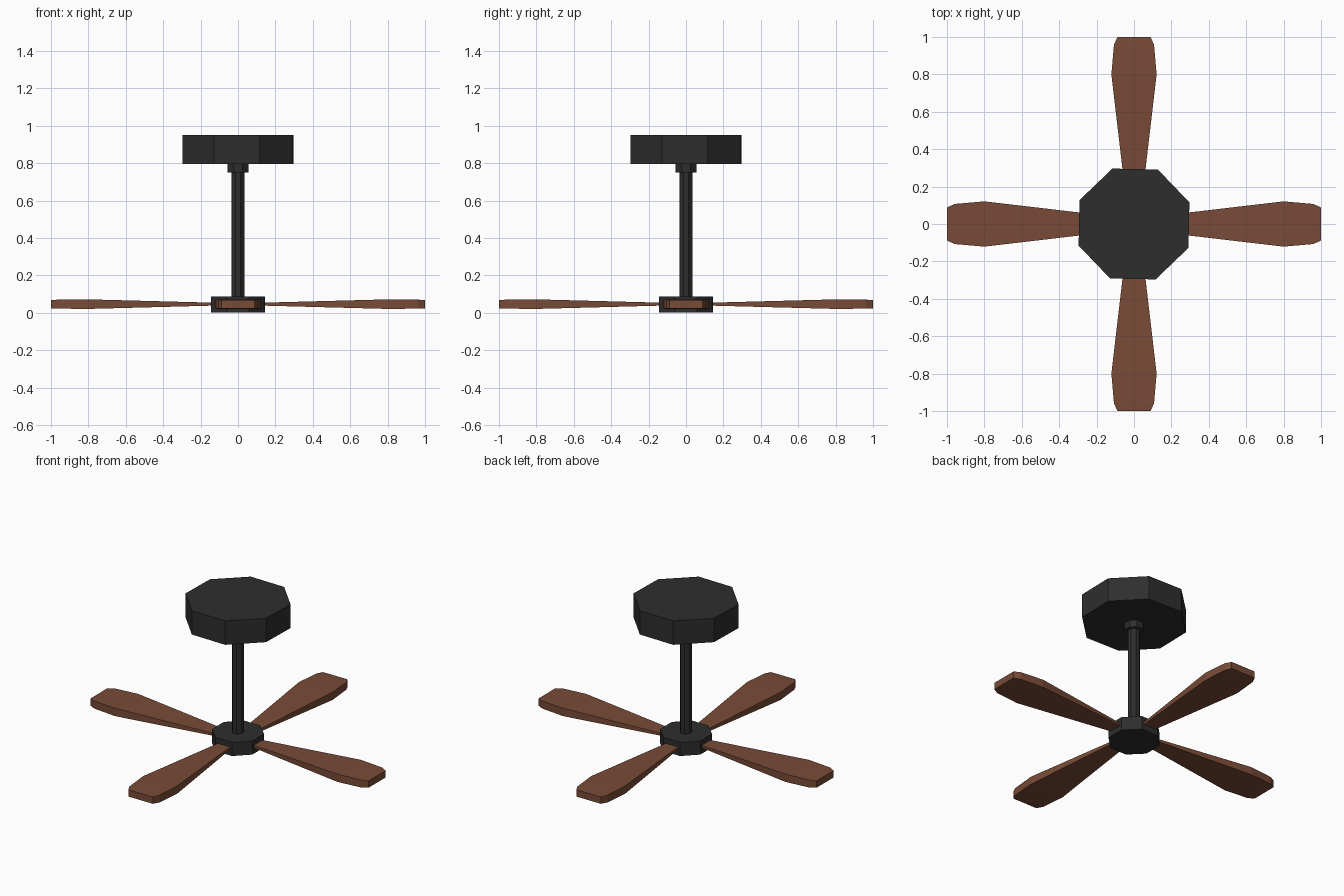
import bpy, bmesh
from math import pi, radians
from mathutils import Matrix

if "Cube" in bpy.data.objects:
    bpy.data.objects.remove(bpy.data.objects["Cube"])


def material(name, color):
    m = bpy.data.materials.new(name)
    m.diffuse_color = color
    m.use_nodes = True
    m.node_tree.nodes["Principled BSDF"].inputs["Base Color"].default_value = m.diffuse_color
    return m


black = material("black_metal", (0.027, 0.027, 0.027, 1))
wood = material("brown_wood", (0.19, 0.07, 0.038, 1))


def octagon(name, radius, z0, z1, turn=0.0):
    """Flat-sided octagonal prism with a face towards the front."""
    bpy.ops.mesh.primitive_cylinder_add(
        vertices=8, radius=radius, depth=z1 - z0,
        location=(0, 0, (z0 + z1) / 2), rotation=(0, 0, pi / 8 + turn))
    ob = bpy.context.object
    ob.name = name
    ob.data.materials.append(black)
    return ob


# Ceiling mount, collar, rod and hub
octagon("ceiling_mount", 0.318, 0.795, 0.95, radians(-1.2))
octagon("rod_collar", 0.06, 0.75, 0.80)
octagon("down_rod", 0.037, 0.08, 0.76)
octagon("hub", 0.157, 0.0, 0.088)

# Blade sections: distance from centre, half width, half thickness
SECTIONS = [(0.10, 0.039, 0.007), (0.80, 0.121, 0.0255),
            (0.96, 0.107, 0.024), (1.00, 0.088, 0.022)]
BLADE_Z = 0.046


def blade(name, angle):
    bm = bmesh.new()
    rings = [[bm.verts.new((x, sy * w, sz * t))
              for sy, sz in ((-1, -1), (1, -1), (1, 1), (-1, 1))]
             for x, w, t in SECTIONS]
    for a, b in zip(rings, rings[1:]):
        for i in range(4):
            j = (i + 1) % 4
            bm.faces.new((a[i], a[j], b[j], b[i]))
    bm.faces.new(rings[0])
    bm.faces.new(rings[-1])
    bmesh.ops.recalc_face_normals(bm, faces=bm.faces)
    bm.transform(Matrix.Translation((0, 0, BLADE_Z)) @ Matrix.Rotation(angle, 4, 'Z'))
    me = bpy.data.meshes.new(name)
    bm.to_mesh(me)
    bm.free()
    me.materials.append(wood)
    bpy.context.collection.objects.link(bpy.data.objects.new(name, me))


# Four blades around the hub
for i, side in enumerate(("right", "back", "left", "front")):
    blade("blade_" + side, i * pi / 2)
